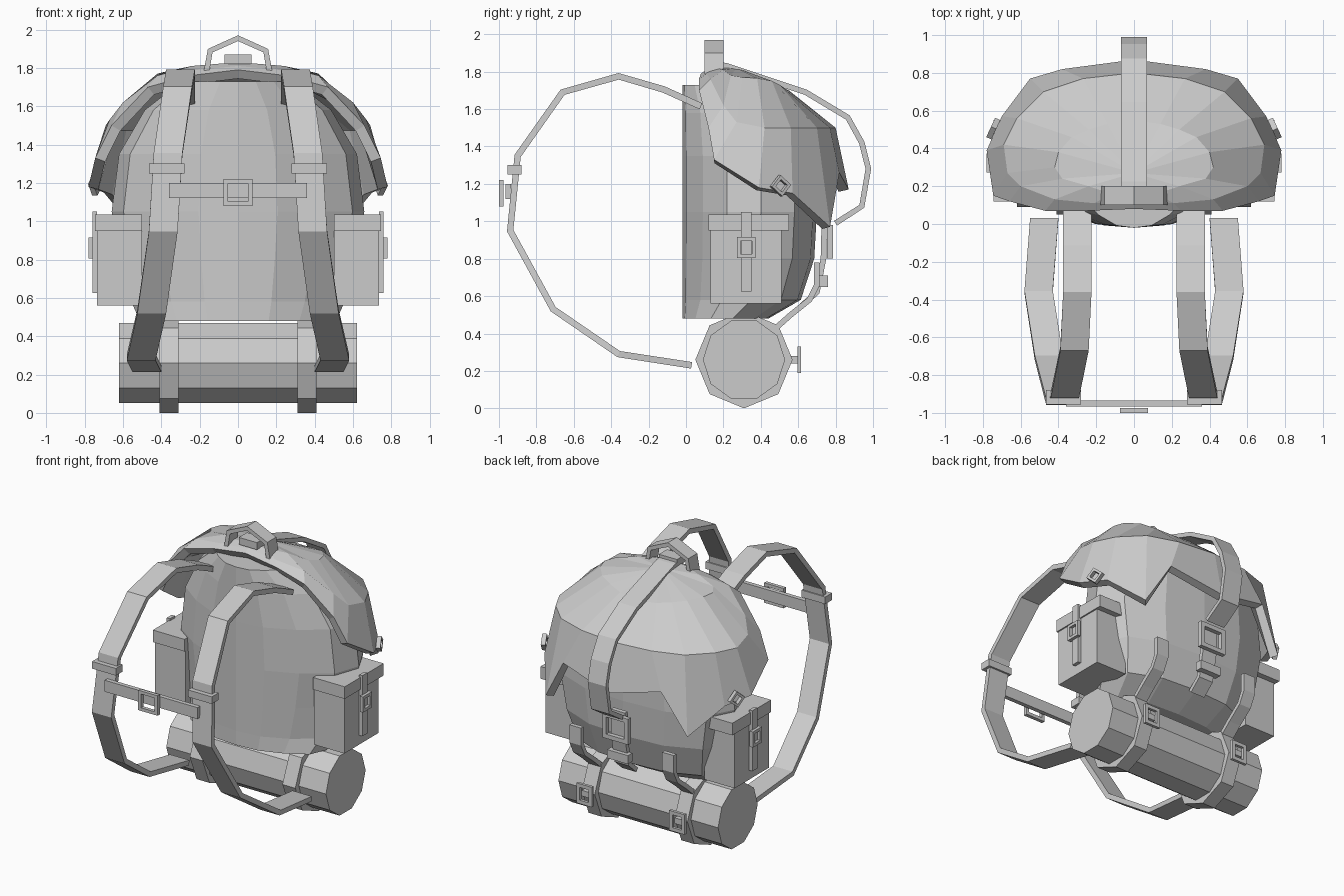
import bpy, bmesh, math
from mathutils import Vector, Matrix, Euler

if "Cube" in bpy.data.objects:
    bpy.data.objects.remove(bpy.data.objects["Cube"])

grey = bpy.data.materials.new("canvas_grey")
grey.diffuse_color = (0.6, 0.6, 0.6, 1)
grey.use_nodes = True
grey.node_tree.nodes["Principled BSDF"].inputs["Base Color"].default_value = grey.diffuse_color


def make(name, verts, faces):
    me = bpy.data.meshes.new(name)
    me.from_pydata([tuple(v) for v in verts], [], faces)
    bm = bmesh.new()
    bm.from_mesh(me)
    bmesh.ops.remove_doubles(bm, verts=bm.verts, dist=1e-5)
    bmesh.ops.recalc_face_normals(bm, faces=bm.faces)
    bm.to_mesh(me)
    bm.free()
    me.materials.append(grey)
    ob = bpy.data.objects.new(name, me)
    bpy.context.collection.objects.link(ob)
    return ob


def loft(name, rings):
    """Closed skin through rings of equal length, capped at both ends."""
    n = len(rings[0])
    faces = [[i * n + j, i * n + (j + 1) % n, (i + 1) * n + (j + 1) % n, (i + 1) * n + j]
             for i in range(len(rings) - 1) for j in range(n)]
    faces += [list(range(n)), [(len(rings) - 1) * n + j for j in range(n)]]
    return make(name, [v for r in rings for v in r], faces)


def box(name, x, y, z):
    return loft(name, [[(x[0], y[0], h), (x[1], y[0], h), (x[1], y[1], h), (x[0], y[1], h)] for h in z])


def ribbon(name, pts, width, thick, axis=(1, 0, 0)):
    """Flat strap following a path, its width lying along axis."""
    pts, ax = [Vector(p) for p in pts], Vector(axis)
    rings = []
    for i, p in enumerate(pts):
        t = pts[min(i + 1, len(pts) - 1)] - pts[max(i - 1, 0)]
        n = t.cross(ax).normalized() * thick / 2
        w = ax * width / 2
        rings.append([p - w - n, p + w - n, p + w + n, p - w + n])
    return loft(name, rings)


def frame(name, loc, w, h, bar, thick, rot):
    """Open rectangular buckle."""
    m = Matrix.Translation(loc) @ Euler(rot).to_matrix().to_4x4()
    verts = []
    for a, b, z in ((w, h, -thick), (w, h, thick), (w - 2 * bar, h - 2 * bar, thick),
                    (w - 2 * bar, h - 2 * bar, -thick)):
        verts += [m @ Vector((sx * a / 2, sy * b / 2, z / 2))
                  for sx, sy in ((-1, -1), (1, -1), (1, 1), (-1, 1))]
    faces = [[r * 4 + j, r * 4 + (j + 1) % 4, (r + 1) % 4 * 4 + (j + 1) % 4, (r + 1) % 4 * 4 + j]
             for r in range(4) for j in range(4)]
    return make(name, verts, faces)


def drum(name, x0, x1, r, n):
    """Faceted cylinder along x, centred on the bedroll axis."""
    ring = [(0.31 + r * math.cos(2 * math.pi * k / n), 0.26 + r * math.sin(2 * math.pi * k / n))
            for k in range(n)]
    return loft(name, [[(x, y, z) for y, z in ring] for x in (x0, x1)])


# main bag: one plan outline scaled at several heights, back panel kept flat
half = [(0, -.02), (.2, 0), (.40, .09), (.58, .22), (.64, .4), (.55, .58), (.3, .68), (0, .70)]
plan = half + [(-x, y) for x, y in half[-2:0:-1]]
levels = [(.48, .80, .64), (.58, .87, .88), (.8, .96, .98), (1.05, 1.03, 1.0),
          (1.35, .97, 1.0), (1.58, .76, .88), (1.73, .46, .6)]
loft("bag_body", [[(x * sx, -.02 + (y + .02) * sy, z) for x, y in plan] for z, sx, sy in levels])

# top flap: spokes from the crown to a jagged rim (upper ring, shoulder, rim)
spokes = [
    [(0, .15, 1.83), (0, .11, 1.81), (0, .08, 1.79)],
    [(.12, .16, 1.82), (.21, .11, 1.79), (.25, .07, 1.76)],
    [(.24, .20, 1.81), (.42, .13, 1.76), (.47, .07, 1.70)],
    [(.38, .24, 1.78), (.60, .20, 1.62), (.66, .12, 1.50)],
    [(.42, .30, 1.77), (.67, .27, 1.53), (.745, .15, 1.33)],
    [(.40, .38, 1.765), (.69, .42, 1.50), (.78, .39, 1.18)],
    [(.33, .46, 1.75), (.62, .56, 1.50), (.70, .57, 1.15)],
    [(.24, .50, 1.73), (.48, .70, 1.50), (.55, .77, .97)],
    [(.14, .53, 1.71), (.27, .77, 1.50), (.38, .82, 1.26)],
    [(0, .55, 1.70), (0, .80, 1.50), (0, .87, 1.17)],
]
spokes += [[(-x, y, z) for x, y, z in s] for s in spokes[-2:0:-1]]
n = len(spokes)
verts = [(0, .27, 1.82)] + [p for s in spokes for p in s]
faces = []
for i in range(n):
    a, b = 1 + 3 * i, 1 + 3 * ((i + 1) % n)
    faces += [[0, a, b], [a, a + 1, b + 1, b], [a + 1, a + 2, b + 2, b + 1]]
flap = make("top_flap", verts, faces)
shell = flap.modifiers.new("thickness", "SOLIDIFY")
shell.thickness, shell.offset = .055, -1

# centre strap over the flap, with its buckles and lower tail
ribbon("centre_strap", [(0, y, z) for y, z in
       [(.13, 1.845), (.22, 1.83), (.64, 1.69), (.865, 1.555), (.94, 1.42), (.975, 1.28),
        (.94, 1.08), (.80, .99)]], .14, .03)
ribbon("centre_tail", [(0, .74, 1.0), (0, .735, .8), (0, .70, .62), (0, .62, .55)], .11, .03)
frame("centre_buckle", (0, .77, .89), .20, .18, .03, .03, (math.pi / 2, 0, 0))
box("centre_keeper", (-.08, .08), (.71, .76), (.65, .71))
box("strap_anchor", (-.07, .07), (.11, .2), (1.82, 1.87))

# carry handle
ribbon("carry_handle", [(x, .15, z) for x, z in
       [(-.175, 1.72), (-.145, 1.89), (0, 1.955), (.145, 1.89), (.175, 1.72)]], .1, .03, (0, 1, 0))

# bedroll
drum("bedroll", -.62, .62, .22, 10)

# chest strap and buckle
box("chest_strap", (-.36, .36), (-.965, -.935), (1.12, 1.2))
frame("chest_buckle", (0, -.987, 1.15), .15, .14, .022, .025, (math.pi / 2, 0, 0))

for s, side in ((1, "right"), (-1, "left")):
    def span(a, b):
        return tuple(sorted((s * a, s * b)))

    # shoulder strap and slider
    ribbon(side + "_shoulder_strap", [(s * x, y, z) for x, y, z in
           [(.30, .08, 1.615), (.30, -.12, 1.705), (.30, -.36, 1.775), (.315, -.66, 1.69),
            (.365, -.9, 1.35), (.39, -.94, .95), (.45, -.71, .53), (.505, -.36, .29),
            (.475, .03, .23)]], .15, .035)
    box(side + "_strap_slider", span(.28, .465), (-.955, -.88), (1.25, 1.3))

    # side pocket with lid, strap and buckle
    box(side + "_pocket", span(.50, .735), (.13, .51), (.56, .97))
    box(side + "_pocket_lid", span(.50, .745), (.12, .55), (.95, 1.035))
    box(side + "_pocket_strap", span(.735, .76), (.295, .35), (.625, 1.05))
    frame(side + "_pocket_buckle", (s * .768, .322, .86), .1, .11, .02, .025,
          (math.pi / 2, 0, math.pi / 2))

    # tilted buckle on the flap side
    m = Euler((math.pi / 2, math.radians(40), 0)).to_matrix()
    turn = (Euler((0, 0, s * math.radians(115))).to_matrix() @ m).to_euler()
    frame(side + "_flap_buckle", (s * .745, .505, 1.19), .08, .08, .016, .03, turn)

    # bedroll strap, its tail up the bag and its buckle
    drum(side + "_roll_strap", *span(.31, .41), .26, 8)
    ribbon(side + "_roll_strap_tail", [(s * .36, y, z) for y, z in
           [(.47, .42), (.56, .50), (.66, .58), (.70, .66), (.70, .78)]], .09, .03)
    frame(side + "_roll_buckle", (s * .36, .605, .26), .12, .14, .025, .02, (math.pi / 2, 0, 0))
    box(side + "_buckle_tab", span(.33, .39), (.54, .60), (.24, .28))
